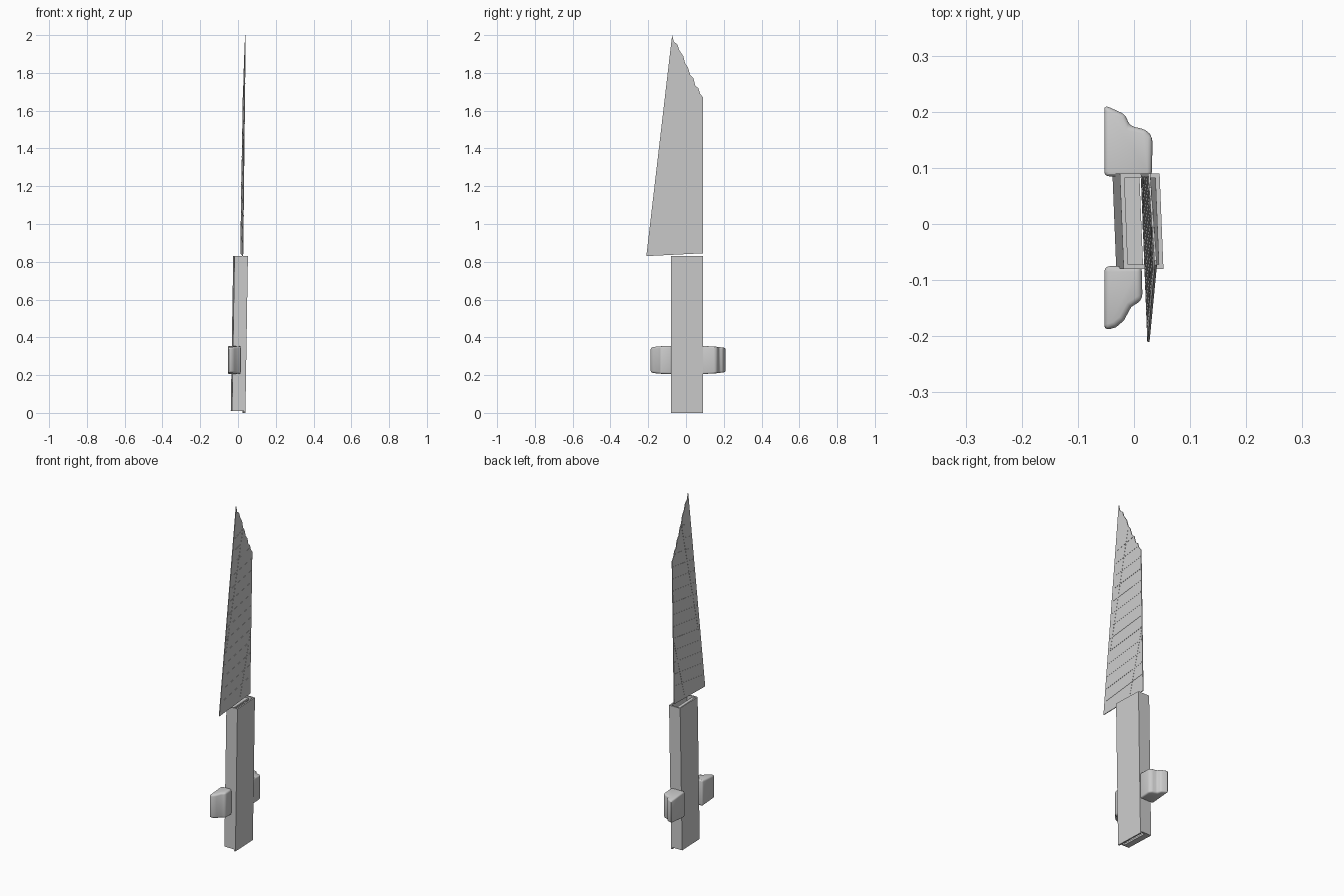
import bpy, bmesh
from mathutils import Vector

if "Cube" in bpy.data.objects:
    bpy.data.objects.remove(bpy.data.objects["Cube"], do_unlink=True)

grey = bpy.data.materials.new("light grey")
grey.use_nodes = True
COLOR = (0.6, 0.6, 0.6, 1)
grey.diffuse_color = COLOR
grey.node_tree.nodes["Principled BSDF"].inputs["Base Color"].default_value = COLOR


def lean(x, y, z):
    """The tower is slightly turned in plan and leans to one side."""
    return Vector((x - 0.04 * y + 0.016 * z, y, z))


def prism(name, base, offset, place=lean):
    """Extrude a planar outline along an offset, then lean it."""
    bm = bmesh.new()
    face = bm.faces.new([bm.verts.new(p) for p in base])
    moved = bmesh.ops.extrude_face_region(bm, geom=[face])["geom"]
    for v in moved:
        if isinstance(v, bmesh.types.BMVert):
            v.co += Vector(offset)
    for v in bm.verts:
        v.co = place(*v.co)
    bmesh.ops.recalc_face_normals(bm, faces=bm.faces[:])
    mesh = bpy.data.meshes.new(name)
    bm.to_mesh(mesh)
    bm.free()
    mesh.materials.append(grey)
    obj = bpy.data.objects.new(name, mesh)
    bpy.context.collection.objects.link(obj)
    return obj


def slab(name, x, y, z):
    """Box given by its ranges."""
    base = [(x[0], y[0], z[0]), (x[1], y[0], z[0]),
            (x[1], y[1], z[0]), (x[0], y[1], z[0])]
    return prism(name, base, (0, 0, z[1] - z[0]))


# Hollow shaft: four walls and narrow end strips
FRONT, BACK, TOP = -0.08, 0.09, 0.83
LEFT, RIGHT, T = 0.036, -0.035, 0.008
slab("shaft_left_wall", (LEFT - T, LEFT), (FRONT, BACK), (0, TOP))
slab("shaft_right_wall", (RIGHT, RIGHT + T), (FRONT, BACK), (0.01, TOP))
slab("shaft_front_wall", (RIGHT, LEFT), (FRONT, FRONT + T), (0.01, TOP))
slab("shaft_back_wall", (RIGHT, LEFT), (BACK - T, BACK), (0.01, TOP))
slab("shaft_top_strip", (RIGHT + T, 0.0), (FRONT + T, BACK - T), (TOP - 0.02, TOP - 0.01))
slab("shaft_bottom_strip", (RIGHT + T, 0.0), (FRONT + T, BACK - T), (0.01, 0.02))

# Tall blade with a ragged sloping tip
outline = [(-0.21, 0.83), (0.09, 0.845), (0.09, 1.67), (0.075, 1.69), (0.065, 1.72),
           (0.05, 1.73), (0.04, 1.77), (0.022, 1.79), (0.01, 1.83), (-0.005, 1.85),
           (-0.015, 1.89), (-0.035, 1.92), (-0.045, 1.95), (-0.065, 1.965),
           (-0.073, 2.0), (-0.077, 1.97)]
SHEET_X, SHEET_T = 0.002, 0.004
prism("blade", [(SHEET_X, y, z) for y, z in outline], (SHEET_T, 0, 0))


def seam(name, a, b, width=0.006):
    """Thin raised line on both sides of the blade."""
    pts = [a, b, (b[0], b[1] + width), (a[0], a[1] + width)]
    prism(name, [(SHEET_X - 0.001, y, z) for y, z in pts], (SHEET_T + 0.002, 0, 0))


# Rows of panel seams, rising toward the back, and two diagonal ones
for i in range(14):
    z = 0.9 + 0.07 * i
    front = -0.205 + 0.12 * (z - 0.83)
    rise = 0.15 * (0.085 - front)
    back = 0.085 if z + rise < 1.66 else 0.06 - (z + rise - 1.7) * 0.5
    seam("blade_seam_%d" % (i + 1), (front + 0.005, z), (back, z + rise))
seam("blade_front_diagonal", (-0.15, 1.18), (-0.005, 1.83), 0.02)
seam("blade_back_diagonal", (-0.01, 0.85), (0.085, 1.2), 0.015)

# Rounded brackets on the front and back of the shaft
brackets = {
    "front_bracket": [(-0.053, -0.075), (0.014, -0.075), (0.015, -0.135), (-0.005, -0.148),
                      (-0.018, -0.172), (-0.032, -0.184), (-0.053, -0.19)],
    "back_bracket": [(-0.053, 0.085), (0.032, 0.085), (0.033, 0.155), (0.022, 0.168),
                     (-0.008, 0.175), (-0.015, 0.195), (-0.053, 0.212)],
}


def taper(x, y, z):
    """Brackets get lower toward their outer ends."""
    shrink = 1 - 1.6 * max(0, abs(y) - 0.12)
    return Vector((x, y, 0.28 + (z - 0.28) * shrink))


for name, plan in brackets.items():
    obj = prism(name, [(x, y, 0.205) for x, y in plan], (0, 0, 0.15), taper)
    bevel = obj.modifiers.new("rounding", "BEVEL")
    bevel.width = 0.01
    bevel.segments = 3
    bpy.ops.object.select_all(action="DESELECT")
    obj.select_set(True)
    bpy.context.view_layer.objects.active = obj
    bpy.ops.object.modifier_apply(modifier=bevel.name)
    bpy.ops.object.shade_smooth_by_angle()
